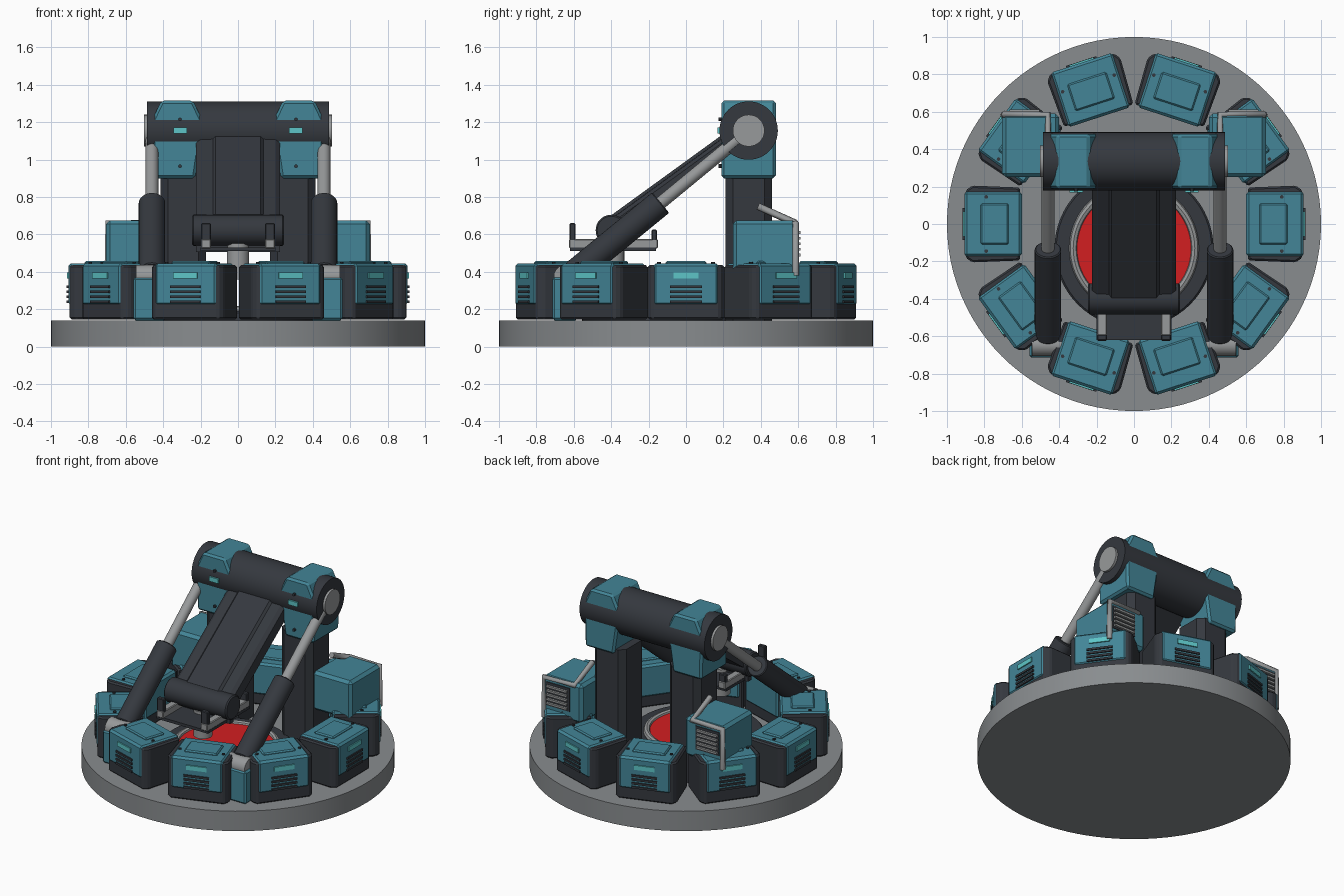
import bpy, bmesh, math
from mathutils import Vector, Matrix

if "Cube" in bpy.data.objects:
    bpy.data.objects.remove(bpy.data.objects["Cube"])


def material(name, rgb):
    m = bpy.data.materials.new(name)
    m.diffuse_color = (*rgb, 1)
    m.use_nodes = True
    m.node_tree.nodes["Principled BSDF"].inputs["Base Color"].default_value = m.diffuse_color
    return m


TEAL = material("teal paint", (0.056, 0.235, 0.31))
DARK = material("dark iron", (0.035, 0.04, 0.049))
STONE = material("grey base", (0.25, 0.265, 0.275))
STEEL = material("light steel", (0.31, 0.32, 0.325))
GLOW = material("pale cyan lamp", (0.11, 0.56, 0.57))
RED = material("red", (0.65, 0.013, 0.015))


def finish(bm, name, mat, bevel=0.0, smooth=False):
    """Turn a bmesh into an object, with an optional small bevel."""
    if bevel:
        bmesh.ops.bevel(bm, geom=bm.edges[:], offset=bevel, segments=1, affect='EDGES')
    bmesh.ops.recalc_face_normals(bm, faces=bm.faces[:])
    me = bpy.data.meshes.new(name)
    bm.to_mesh(me)
    bm.free()
    me.materials.append(mat)
    ob = bpy.data.objects.new(name, me)
    bpy.context.collection.objects.link(ob)
    if smooth:
        bpy.ops.object.select_all(action='DESELECT')
        ob.select_set(True)
        bpy.context.view_layer.objects.active = ob
        bpy.ops.object.shade_smooth_by_angle(angle=math.radians(35))
    return ob


def box(name, x, y, z, mat, bevel=0.0):
    """Box given by its (min, max) range on each axis."""
    bm = bmesh.new()
    bmesh.ops.create_cube(bm, size=1)
    for v in bm.verts:
        v.co = Vector([r[0] if c < 0 else r[1] for c, r in zip(v.co, (x, y, z))])
    return finish(bm, name, mat, bevel)


def rod(name, a, b, r, mat, seg=32, bevel=0.0):
    """Cylinder from point a to point b."""
    a, b = Vector(a), Vector(b)
    bm = bmesh.new()
    turn = (b - a).to_track_quat('Z', 'Y').to_matrix().to_4x4()
    bmesh.ops.create_cone(bm, cap_ends=True, segments=seg, radius1=r, radius2=r,
                          depth=(b - a).length,
                          matrix=Matrix.Translation((a + b) / 2) @ turn)
    if bevel:
        rim = [e for f in bm.faces if len(f.verts) > 4 for e in f.edges]
        bmesh.ops.bevel(bm, geom=rim, offset=bevel, segments=1, affect='EDGES')
    return finish(bm, name, mat, smooth=True)


def prism(name, pts, origin, u, v, w, mat, bevel=0.0):
    """Extrude a 2D profile, drawn on axes u and v, along vector w."""
    bm = bmesh.new()
    o, u, v, w = map(Vector, (origin, u, v, w))
    f = bm.faces.new([bm.verts.new(o + u * p + v * q) for p, q in pts])
    new = bmesh.ops.extrude_face_region(bm, geom=[f])['geom']
    bmesh.ops.translate(bm, vec=w, verts=[e for e in new if isinstance(e, bmesh.types.BMVert)])
    return finish(bm, name, mat, bevel)


def ring(name, center, r, tube, mat):
    bpy.ops.mesh.primitive_torus_add(location=center, major_radius=r, minor_radius=tube,
                                     major_segments=64, minor_segments=8)
    ob = bpy.context.object
    ob.name = name
    ob.data.materials.append(mat)
    bpy.ops.object.shade_smooth_by_angle(angle=math.radians(40))


# Round base and the sunken red core
rod("base_disc", (0, 0, 0), (0, 0, 0.14), 1.0, STONE, 96)
C = -0.13
rod("core_floor", (0, C, 0.13), (0, C, 0.19), 0.425, DARK, 64, 0.01)
ring("core_ring", (0, C, 0.195), 0.325, 0.022, STEEL)
rod("core_red_disc", (0, C, 0.18), (0, C, 0.2), 0.31, RED, 64)

# Ring of ten modules, each built once on +x and then turned around z
parts = [
    prism("module_body", [(0.61, -0.195), (0.865, -0.205), (0.9, -0.18),
                          (0.9, 0.18), (0.865, 0.205), (0.61, 0.195)],
          (0, 0, 0.145), (1, 0, 0), (0, 1, 0), (0, 0, 0.29), DARK, 0.01),
    box("module_shell", (0.6, 0.907), (-0.175, 0.175), (0.22, 0.445), TEAL, 0.014),
    box("module_top_panel", (0.67, 0.82), (-0.11, 0.11), (0.43, 0.457), TEAL, 0.008),
    box("module_lamp", (0.9, 0.915), (-0.068, 0.068), (0.365, 0.397), GLOW),
]
for i in range(4):
    z = 0.24 + i * 0.027
    parts.append(box("module_grille_bar", (0.9, 0.916), (-0.085, 0.085),
                     (z - 0.007, z + 0.007), DARK))
for y in (-0.145, 0.145):
    parts.append(rod("module_bolt", (0.79, y, 0.44), (0.79, y, 0.453), 0.01, DARK, 8))
for k in range(1, 10):
    for p in parts:
        q = p.copy()
        q.rotation_euler.z = math.radians(36 * k)
        bpy.context.collection.objects.link(q)

# Hinge drum across the two pillars
H = Vector((0, 0.335, 1.155))
rod("hinge_drum", H - Vector((0.487, 0, 0)), H + Vector((0.487, 0, 0)), 0.156, DARK, 48)

CAP = [(0.23, 0.9), (0.455, 0.9), (0.46, 1.21), (0.41, 1.315), (0.24, 1.315), (0.19, 1.21), (0.2, 1.1)]
for s in (1, -1):
    def X(a, b):
        return tuple(sorted((s * a, s * b)))

    # Pillar with cut corners, and the painted cap that grips the drum
    prism("pillar", [(0.17, 0.25), (0.21, 0.21), (0.375, 0.21), (0.415, 0.25),
                     (0.415, 0.42), (0.375, 0.46), (0.21, 0.46), (0.17, 0.42)],
          (0, 0, 0.13), (s, 0, 0), (0, 1, 0), (0, 0, 0.8), DARK)
    prism("pillar_cap", CAP, (0, 0.19, 0), (s, 0, 0), (0, 0, 1), (0, 0.29, 0), TEAL, 0.014)
    box("cap_lamp", X(0.272, 0.345), (0.168, 0.2), (1.14, 1.172), GLOW)
    for z in (0.965, 1.215):
        rod("cap_bolt", (s * 0.31, 0.175, z), (s * 0.31, 0.2, z), 0.01, DARK, 8)
    rod("hinge_end_disc", (s * 0.48, H.y, H.z), (s * 0.503, H.y, H.z), 0.085, STEEL, 32)

    # Lifting piston with its foot
    rod("piston_rod", (s * 0.46, -0.2, 0.715), (s * 0.46, 0.28, 1.11), 0.034, STEEL, 24)
    rod("piston_sleeve", (s * 0.46, -0.6, 0.39), (s * 0.46, -0.135, 0.77), 0.071, DARK, 32, 0.006)
    box("piston_foot", X(0.385, 0.56), (-0.715, -0.58), (0.14, 0.37), TEAL, 0.012)
    rod("piston_foot_pin", (s * 0.385, -0.645, 0.375), (s * 0.545, -0.645, 0.375), 0.062, STEEL, 24)

    # Side cabinet with a rear grille and a bent pipe
    box("side_cabinet", X(0.4, 0.705), (0.25, 0.59), (0.4, 0.675), TEAL, 0.02)
    box("cabinet_grille_panel", X(0.49, 0.675), (0.58, 0.596), (0.47, 0.635), DARK)
    for i in range(5):
        z = 0.49 + i * 0.03
        box("cabinet_grille_bar", X(0.505, 0.665), (0.59, 0.611), (z - 0.007, z + 0.007), STEEL)
    path = [(0.46, 0.385, 0.75), (0.46, 0.585, 0.66), (0.695, 0.585, 0.66), (0.695, 0.585, 0.38)]
    cu = bpy.data.curves.new("cabinet_pipe", 'CURVE')
    cu.dimensions = '3D'
    cu.bevel_depth = 0.019
    cu.bevel_resolution = 2
    cu.use_fill_caps = True
    sp = cu.splines.new('POLY')
    sp.points.add(3)
    for pt, (x, y, z) in zip(sp.points, path):
        pt.co = (s * x, y, z, 1)
    cu.materials.append(STEEL)
    bpy.context.collection.objects.link(bpy.data.objects.new("cabinet_pipe", cu))

    # Platform rail and its end posts
    box("platform_rail", X(0.145, 0.198), (-0.625, -0.15), (0.525, 0.575), STEEL, 0.005)
    box("rail_front_post", X(0.145, 0.198), (-0.622, -0.592), (0.56, 0.66), DARK, 0.005)
    box("rail_rear_post", X(0.145, 0.198), (-0.185, -0.155), (0.56, 0.625), DARK, 0.005)

# Sloping arm from the drum down to the front roller
F = Vector((0, -0.4, 0.622))
d = (H - F).normalized()
n = Vector((1, 0, 0)).cross(d)
prism("arm", [(-0.225, -0.045), (-0.225, 0.03), (-0.2, 0.048), (-0.135, 0.05), (-0.12, 0.065),
              (0.12, 0.065), (0.135, 0.05), (0.2, 0.048), (0.225, 0.03), (0.225, -0.045)],
      F, (1, 0, 0), n, H - F, DARK)
rod("arm_roller", (-0.245, F.y, F.z), (0.245, F.y, F.z), 0.083, DARK, 32, 0.008)

# Platform plate and its centre post
box("platform_plate", (-0.2, 0.2), (-0.62, -0.16), (0.51, 0.53), DARK)
box("platform_front_lip", (-0.225, 0.225), (-0.41, -0.37), (0.505, 0.54), DARK)
rod("platform_post", (0, -0.39, 0.36), (0, -0.39, 0.55), 0.06, STEEL, 24)
